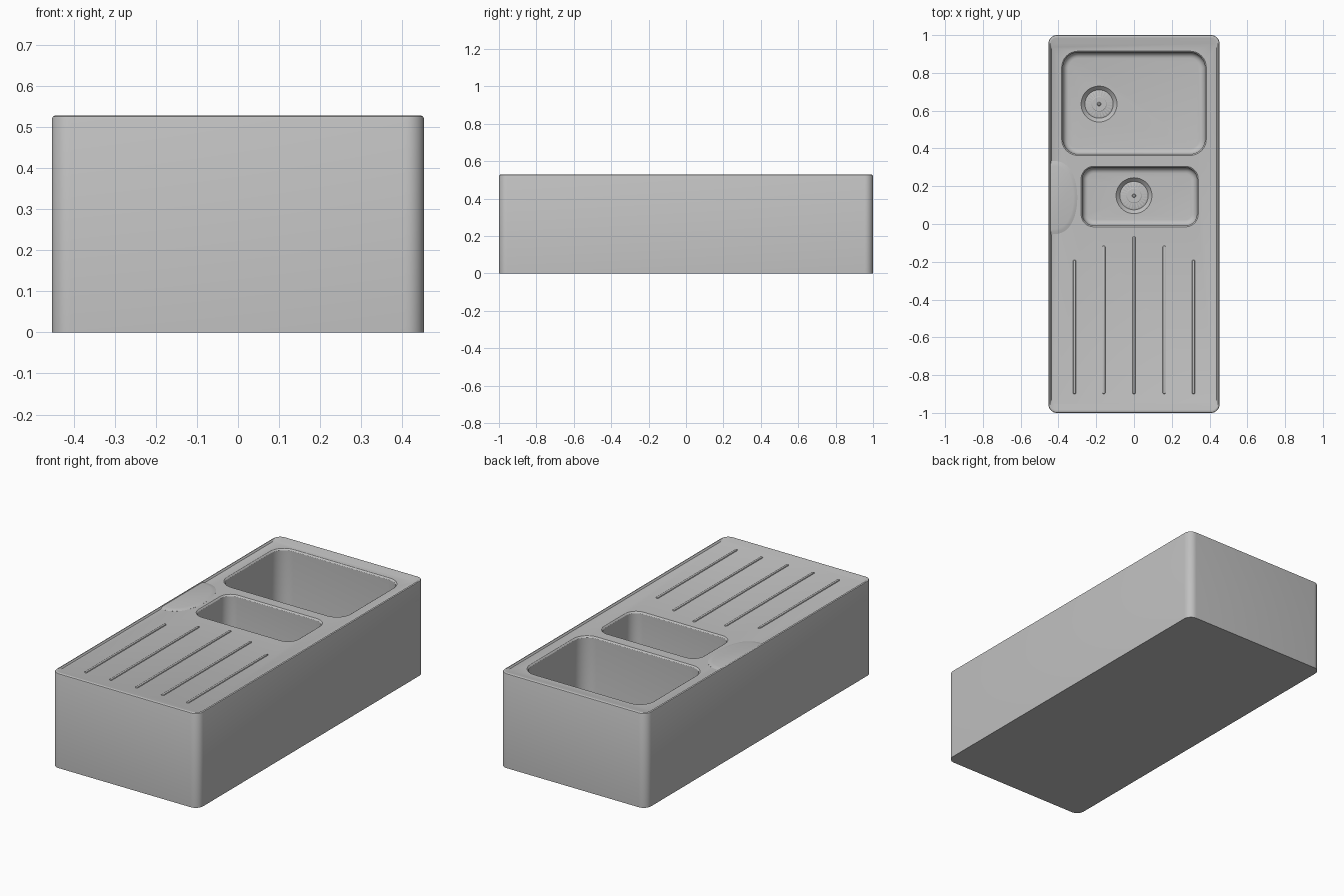
import bpy, bmesh, math
from math import sin, cos, pi

if "Cube" in bpy.data.objects:
    bpy.data.objects.remove(bpy.data.objects["Cube"])

steel = bpy.data.materials.new("brushed_grey_steel")
steel.diffuse_color = (0.53, 0.53, 0.53, 1)
steel.use_nodes = True
steel.node_tree.nodes["Principled BSDF"].inputs["Base Color"].default_value = steel.diffuse_color

DECK = 0.519


def rrect(x0, x1, y0, y1, r, z, n=8):
    """Rounded rectangle outline at height z."""
    pts = []
    for cx, cy, a in ((x1 - r, y1 - r, 0), (x0 + r, y1 - r, pi / 2),
                      (x0 + r, y0 + r, pi), (x1 - r, y0 + r, 1.5 * pi)):
        for i in range(n + 1):
            t = a + pi / 2 * i / n
            pts.append((cx + r * cos(t), cy + r * sin(t), z))
    return pts


def circle(cx, cy, r, z, n=48):
    return [(cx + r * cos(2 * pi * i / n), cy + r * sin(2 * pi * i / n), z) for i in range(n)]


def add_loft(bm, rings):
    """Bridge outlines bottom to top and cap both ends."""
    vs = [[bm.verts.new(p) for p in ring] for ring in rings]
    n = len(vs[0])
    for a, b in zip(vs, vs[1:]):
        for i in range(n):
            j = (i + 1) % n
            bm.faces.new((a[i], a[j], b[j], b[i]))
    bm.faces.new(vs[0][::-1])
    bm.faces.new(vs[-1])


def finish(name, lofts):
    bm = bmesh.new()
    for rings in lofts:
        add_loft(bm, rings)
    bmesh.ops.recalc_face_normals(bm, faces=bm.faces)
    me = bpy.data.meshes.new(name)
    bm.to_mesh(me)
    bm.free()
    me.materials.append(steel)
    ob = bpy.data.objects.new(name, me)
    bpy.context.collection.objects.link(ob)
    return ob


def activate(ob):
    bpy.ops.object.select_all(action='DESELECT')
    ob.select_set(True)
    bpy.context.view_layer.objects.active = ob


def smooth(ob):
    activate(ob)
    bpy.ops.object.shade_smooth_by_angle(angle=math.radians(30))


def cut(ob, cutter):
    cutter.hide_render = True
    activate(ob)
    m = ob.modifiers.new("cut", 'BOOLEAN')
    m.operation, m.solver, m.object = 'DIFFERENCE', 'EXACT', cutter
    bpy.ops.object.modifier_apply(modifier=m.name)
    bpy.data.objects.remove(cutter)


# Body block with raised rim and recessed deck
body = finish("sink_body", [[
    rrect(-.453, .453, -1, 1, .045, 0),
    rrect(-.453, .453, -1, 1, .045, .521),
    rrect(-.451, .451, -.998, .998, .043, .5255),
    rrect(-.446, .446, -.993, .993, .038, .528),
    rrect(-.444, .444, -.985, .985, .036, .528),
    rrect(-.438, .438, -.955, .955, .03, DECK),
]])


def bowl_cutter(x0, x1, y0, y1, r, floor):
    """Bowl volume with a rolled lip and filleted floor."""
    rings = []
    f = .03
    for i in range(6):
        t = pi / 2 * i / 5
        g = f * (1 - sin(t))
        rings.append(rrect(x0 + g, x1 - g, y0 + g, y1 - g, r - g, floor + f * (1 - cos(t))))
    for g, z in ((0, DECK - .008), (.003, DECK - .003), (.008, DECK + .0005), (.008, .6)):
        rings.append(rrect(x0 - g, x1 + g, y0 - g, y1 + g, r + g, z))
    return finish("bowl_cutter", [rings])


# Bowls: outline, corner radius, floor height, drain centre
bowls = (("large", -.376, .376, .37, .908, .08, .14, -.185, .635),
         ("small", -.273, .333, -.008, .298, .06, .24, 0, .15))
for name, x0, x1, y0, y1, r, floor, cx, cy in bowls:
    cut(body, bowl_cutter(x0, x1, y0, y1, r, floor))
    # Drain recess
    cut(body, finish("drain_cutter", [[circle(cx, cy, .075, floor - .02),
                                       circle(cx, cy, .095, floor),
                                       circle(cx, cy, .1, floor + .01)]]))
    # Strainer: dish, radial ribs and centre knob
    parts = [[circle(cx, cy, .074, floor - .022), circle(cx, cy, .074, floor - .014),
              circle(cx, cy, .07, floor - .012)],
             [circle(cx, cy, .04, floor - .013), circle(cx, cy, .04, floor - .006),
              circle(cx, cy, .037, floor - .004)],
             [circle(cx, cy, .01, floor - .006), circle(cx, cy, .01, floor + .004),
              circle(cx, cy, .006, floor + .007)]]
    for k in range(24):
        a = 2 * pi * k / 24
        rib = []
        for z in (floor - .014, floor - .006):
            rib.append([(cx + u * cos(a) - v * sin(a), cy + u * sin(a) + v * cos(a), z)
                        for u, v in ((.038, -.003), (.068, -.004), (.068, .004), (.038, .003))])
        parts.append(rib)
    smooth(finish(name + "_bowl_strainer", parts))
smooth(body)

# Draining ridges
ridges = []
for x, y1 in ((-.315, -.19), (-.16, -.115), (0, -.065), (.16, -.115), (.315, -.19)):
    ridges.append([rrect(x - w, x + w, -.9 - w + .008, y1 + w - .008, w * .95, z, 4)
                   for w, z in ((.008, DECK - .003), (.008, DECK + .001),
                                (.006, DECK + .004), (.003, DECK + .005))])
smooth(finish("draining_ridges", ridges))


# Tap ledge blending the deck up to the rim
def ledge(s, z):
    return [(-.444 + .144 * s * sin(pi * i / 24) ** .7, .14 + .195 * s * cos(pi * i / 24), z)
            for i in range(25)]


smooth(finish("tap_ledge", [[ledge(1, DECK - .003), ledge(1, DECK + .0003),
                             ledge(.93, DECK + .004), ledge(.86, DECK + .0065)]]))
